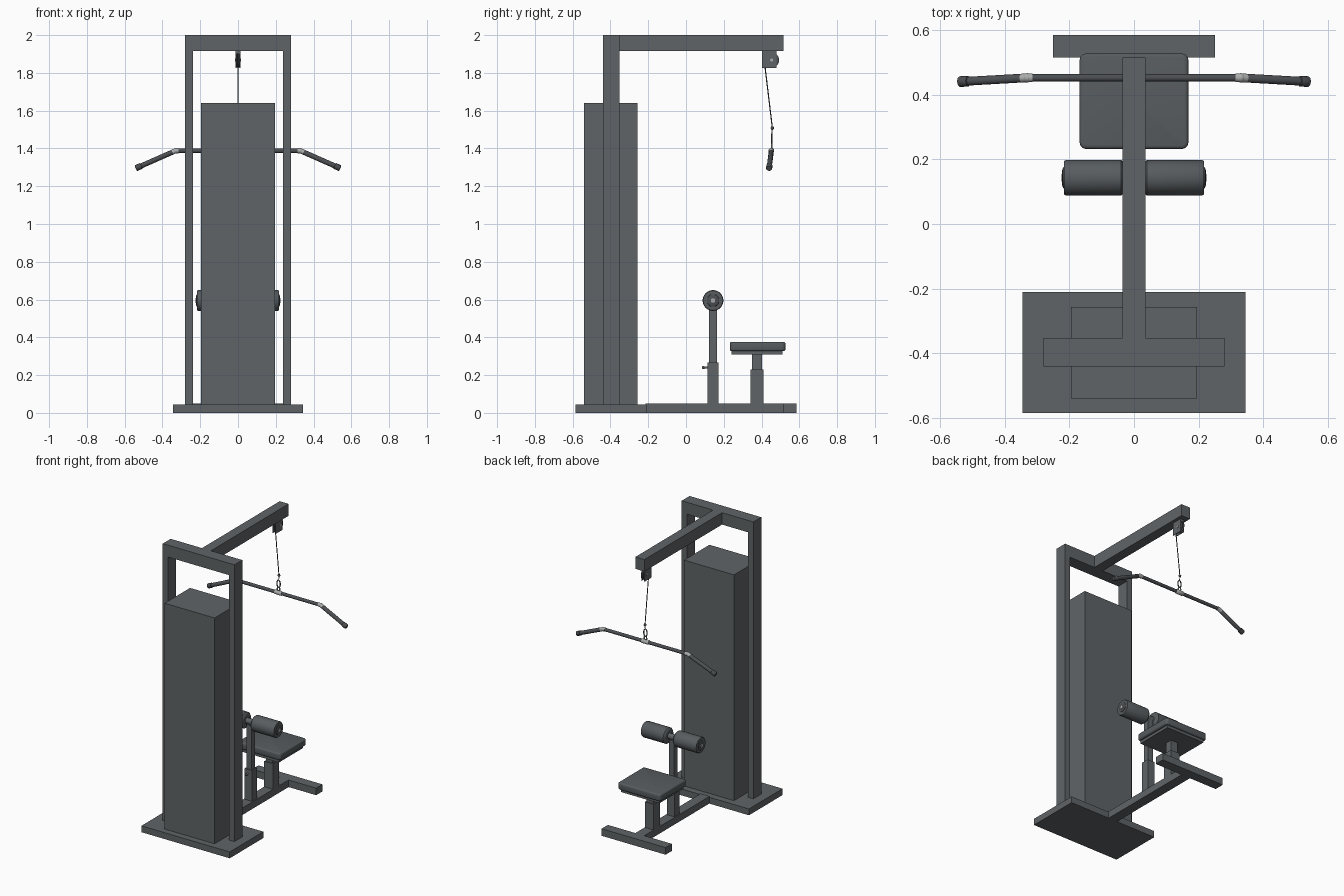
import bpy, bmesh, math
from mathutils import Vector, Matrix

if "Cube" in bpy.data.objects:
    bpy.data.objects.remove(bpy.data.objects["Cube"])


def srgb(r, g, b):
    lin = [((c / 255 + 0.055) / 1.055) ** 2.4 for c in (r, g, b)]
    return (*lin, 1)


def material(name, rgb):
    m = bpy.data.materials.new(name)
    m.diffuse_color = srgb(*rgb)
    m.use_nodes = True
    m.node_tree.nodes["Principled BSDF"].inputs["Base Color"].default_value = m.diffuse_color
    return m


FRAME = material("frame_grey", (95, 100, 103))
PAD = material("pad_grey", (87, 92, 95))
GRIP = material("grip_dark_grey", (76, 79, 82))
STEEL = material("light_steel", (172, 174, 174))


def finish(name, bm, mat, smooth=False):
    bmesh.ops.recalc_face_normals(bm, faces=bm.faces)
    me = bpy.data.meshes.new(name)
    bm.to_mesh(me)
    bm.free()
    me.materials.append(mat)
    ob = bpy.data.objects.new(name, me)
    bpy.context.collection.objects.link(ob)
    if smooth:
        bpy.ops.object.select_all(action='DESELECT')
        ob.select_set(True)
        bpy.context.view_layer.objects.active = ob
        bpy.ops.object.shade_smooth_by_angle(angle=math.radians(40))
    return ob


def box(name, x, y, z, mat=FRAME):
    """Box from (min, max) ranges."""
    bm = bmesh.new()
    bmesh.ops.create_cube(bm, size=1)
    for v in bm.verts:
        v.co = [(a[0] + a[1]) / 2 + c * (a[1] - a[0]) for a, c in zip((x, y, z), v.co)]
    return finish(name, bm, mat)


def lathe(name, start, end, profile, mat, n=24):
    """Revolve (distance, radius) points about the line start -> end."""
    start, end = Vector(start), Vector(end)
    rot = (end - start).to_track_quat('Z', 'Y').to_matrix()
    bm = bmesh.new()
    rings = [[bm.verts.new(start + rot @ Vector((r * math.cos(2 * math.pi * i / n),
                                                 r * math.sin(2 * math.pi * i / n), d)))
              for i in range(n)] for d, r in profile]
    for a, b in zip(rings, rings[1:]):
        for i in range(n):
            j = (i + 1) % n
            bm.faces.new((a[i], a[j], b[j], b[i]))
    bm.faces.new(rings[0])
    bm.faces.new(rings[-1])
    return finish(name, bm, mat, True)


def rod(name, start, end, r, mat, n=16):
    length = (Vector(end) - Vector(start)).length
    return lathe(name, start, end, [(0, r), (length, r)], mat, n)


def ball(name, loc, r, mat):
    bm = bmesh.new()
    bmesh.ops.create_uvsphere(bm, u_segments=16, v_segments=10, radius=r,
                              matrix=Matrix.Translation(loc))
    return finish(name, bm, mat, True)


def ring(name, loc, rx, rz, r, mat, n=24, k=8):
    """Oval link standing in the xz plane."""
    bm = bmesh.new()
    vs = []
    for i in range(n):
        a = 2 * math.pi * i / n
        c, s = math.cos(a), math.sin(a)
        vs.append([bm.verts.new(Vector(loc) + Vector((
            (rx + r * math.cos(t)) * c, r * math.sin(t), (rz + r * math.cos(t)) * s)))
            for t in [2 * math.pi * j / k for j in range(k)]])
    for i in range(n):
        for j in range(k):
            a, b, l = vs[i], vs[(i + 1) % n], (j + 1) % k
            bm.faces.new((a[j], b[j], b[l], a[l]))
    return finish(name, bm, mat, True)


# Base, weight housing and upright frame
box("base_plate", (-.345, .345), (-.585, -.21), (0, .045))
box("weight_housing", (-.195, .195), (-.54, -.257), (.045, 1.64))
for side, s in (("left", -1), ("right", 1)):
    box(side + "_upright", sorted((s * .238, s * .28)), (-.44, -.352), (.045, 1.916))
box("top_crossbeam", (-.28, .28), (-.44, -.352), (1.916, 2))
box("overhead_boom", (-.035, .035), (-.352, .515), (1.916, 2))

# Floor beam and rear foot
box("floor_beam", (-.035, .035), (-.215, .585), (0, .05))
for side, s in (("left", -1), ("right", 1)):
    box(side + "_foot", sorted((s * .035, s * .25)), (.515, .585), (0, .05))

# Knee pad post with adjusting pin
box("knee_post_sleeve", (-.028, .028), (.115, .171), (.05, .268))
box("knee_post", (-.02, .02), (.122, .163), (.268, .58))
rod("adjusting_pin", (0, .118, .24), (0, .088, .24), .005, STEEL)
ball("adjusting_knob", (0, .092, .24), .008, GRIP)

# Knee rollers on their axle
rod("roller_axle", (-.215, .143, .595), (.215, .143, .595), .02, FRAME)
for side, s in (("left", -1), ("right", 1)):
    lathe(side + "_knee_roller", (s * .03, .143, .595), (s * .3, .143, .595),
          [(0, .036), (.003, .049), (.01, .055), (.18, .055), (.186, .052), (.187, .034)], PAD, 32)
    lathe(side + "_roller_cap", (s * .215, .143, .595), (s * .3, .143, .595),
          [(0, .034), (.004, .032), (.007, .024)], GRIP)
    rod(side + "_cap_bolt", (s * .22, .143, .595), (s * .224, .143, .595), .012, STEEL)

# Seat
box("seat_post_sleeve", (-.035, .035), (.342, .41), (.05, .23))
box("seat_post", (-.027, .027), (.349, .402), (.23, .308))
box("seat_plate", (-.15, .15), (.242, .512), (.308, .33))
cushion = box("seat_cushion", (-.168, .168), (.232, .527), (.327, .376), PAD)
bm = bmesh.new()
bm.from_mesh(cushion.data)
upright = [e for e in bm.edges if abs(e.verts[0].co.z - e.verts[1].co.z) > .01]
bmesh.ops.bevel(bm, geom=upright, offset=.02, segments=4, profile=.5, affect='EDGES')
rims = [e for e in bm.edges if abs(e.verts[0].co.z - e.verts[1].co.z) < .001]
bmesh.ops.bevel(bm, geom=rims, offset=.01, segments=3, profile=.5, affect='EDGES')
for f in bm.faces:
    f.smooth = True
bm.to_mesh(cushion.data)
bm.free()

# Pulley hanging from the boom
box("pulley_mount", (-.012, .012), (.402, .48), (1.9, 1.916))
for side, s in (("left", -1), ("right", 1)):
    box(side + "_pulley_cheek", sorted((s * .009, s * .013)), (.402, .48), (1.825, 1.916))
lathe("pulley_wheel", (-.008, .453, 1.868), (.008, .453, 1.868),
      [(0, .04), (.003, .04), (.008, .032), (.013, .04), (.016, .04)], GRIP)
rod("pulley_bolt", (-.017, .453, 1.868), (.017, .453, 1.868), .008, STEEL)

# Cable and link
rod("cable", (0, .415, 1.86), (0, .457, 1.51), .003, GRIP, 8)
ball("cable_stop", (0, .457, 1.508), .009, GRIP)
rod("cable_tail", (0, .457, 1.505), (0, .454, 1.475), .003, STEEL, 8)
ring("oval_link", (0, .453, 1.45), .013, .026, .004, GRIP)
ring("bar_eye", (0, .453, 1.413), .01, .014, .004, STEEL)

# Pull-down bar with angled grips
rod("bar_middle", (-.33, .452, 1.388), (.33, .452, 1.388), .0115, GRIP)
lathe("bar_swivel", (-.028, .452, 1.388), (.028, .452, 1.388),
      [(0, .012), (.004, .015), (.052, .015), (.056, .012)], STEEL)
for side, s in (("left", -1), ("right", 1)):
    bend, tip = Vector((s * .33, .452, 1.388)), Vector((s * .541, .44, 1.295))
    step = (tip - bend).normalized()
    ball(side + "_bend_joint", bend, .0145, STEEL)
    rod(side + "_bend_collar", bend, bend + step * .02, .0135, STEEL)
    rod(side + "_inner_collar", bend - Vector((s * .016, 0, 0)), bend, .0135, STEEL)
    length = (tip - bend).length
    lathe(side + "_grip", bend, tip,
          [(.018, .011), (.022, .0135), (length - .032, .0135), (length - .03, .0165),
           (length - .003, .0165), (length, .014)], GRIP)
